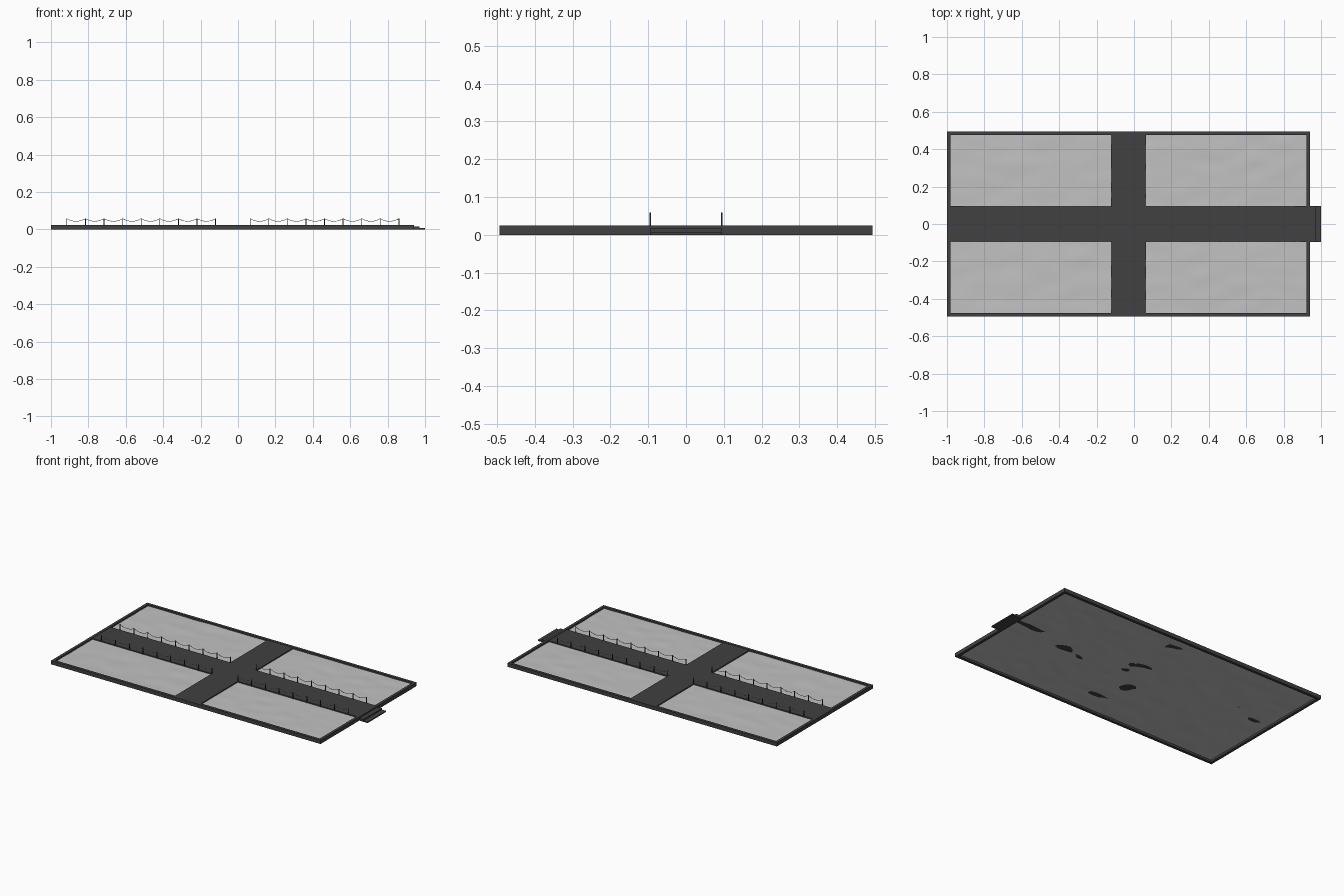
import bpy
import bmesh
from mathutils import Vector, noise

if "Cube" in bpy.data.objects:
    bpy.data.objects.remove(bpy.data.objects["Cube"], do_unlink=True)


def make_material(name, value):
    mat = bpy.data.materials.new(name)
    mat.use_nodes = True
    colour = (value, value, value, 1)
    mat.diffuse_color = colour
    mat.node_tree.nodes["Principled BSDF"].inputs["Base Color"].default_value = colour
    return mat


DARK = make_material("dark stone", 0.052)
PALE = make_material("pale gravel", 0.54)
POST = make_material("black metal", 0.03)
ROPE = make_material("light rope", 0.5)


def finish(bm, name, mat):
    mesh = bpy.data.meshes.new(name)
    bm.to_mesh(mesh)
    bm.free()
    mesh.materials.append(mat)
    obj = bpy.data.objects.new(name, mesh)
    bpy.context.collection.objects.link(obj)
    return obj


def add_box(bm, x, y, z):
    verts = bmesh.ops.create_cube(bm, size=1)["verts"]
    for v in verts:
        v.co = Vector([(r[0] + r[1]) / 2 + c * (r[1] - r[0]) for c, r in zip(v.co, (x, y, z))])


def box(name, x, y, z, mat=DARK):
    bm = bmesh.new()
    add_box(bm, x, y, z)
    return finish(bm, name, mat)


LEFT, RIGHT, HALF = -1.0, 0.94, 0.494
RIM, TOP = 0.018, 0.024
PATH, CROSS = 0.095, (-0.122, 0.065)

# Raised border
for name, y in (("front", (-HALF, RIM - HALF)), ("back", (HALF - RIM, HALF))):
    box(name + "_border", (LEFT, RIGHT), y, (0, TOP))
for name, x in (("right", (LEFT, LEFT + RIM)), ("left", (RIGHT - RIM, RIGHT))):
    box(name + "_border", x, (RIM - HALF, HALF - RIM), (0, TOP))

# Gently uneven ground sheet
bm = bmesh.new()
bmesh.ops.create_grid(bm, x_segments=90, y_segments=46, size=1)
for v in bm.verts:
    x = (LEFT + RIGHT) / 2 + v.co.x * (RIGHT - LEFT - RIM) / 2
    y = v.co.y * (HALF - RIM / 2)
    bump = noise.noise(Vector((x * 7, y * 14, 0)))
    v.co = (x, y, 0.014 + 0.0025 * bump)
for f in bm.faces:
    f.smooth = True
finish(bm, "ground", PALE)

# Crossing paths
path_z = (0.015, 0.022)
box("long_path", (LEFT + RIM, RIGHT - RIM), (-PATH, PATH), path_z)
box("front_cross_path", CROSS, (RIM - HALF, -PATH), path_z)
box("back_cross_path", CROSS, (PATH, HALF - RIM), path_z)

# Entrance steps
box("upper_step", (RIGHT, 0.97), (-PATH, PATH), (0, 0.016))
box("lower_step", (0.97, 1.0), (-PATH, PATH), (0, 0.007))

# Rope fences on both sides of the long path
SPANS, GAP, SAMPLES = 8, 0.0994, 10
for side, y in (("front", -PATH), ("back", PATH)):
    for end, start in (("right", -0.915), ("left", 0.065)):
        bm = bmesh.new()
        for i in range(SPANS + 1):
            x = start + i * GAP
            add_box(bm, (x - 0.002, x + 0.002), (y - 0.002, y + 0.002), (0.015, 0.059))
        finish(bm, f"{side}_{end}_posts", POST)

        curve = bpy.data.curves.new(f"{side}_{end}_rope", "CURVE")
        curve.dimensions = "3D"
        curve.bevel_depth = 0.0015
        curve.bevel_resolution = 1
        spline = curve.splines.new("POLY")
        spline.points.add(SPANS * SAMPLES)
        for i, p in enumerate(spline.points):
            t = (i % SAMPLES) / SAMPLES
            sag = 0.014 * 4 * t * (1 - t)
            p.co = (start + i * GAP / SAMPLES, y, 0.057 - sag, 1)
        curve.materials.append(ROPE)
        bpy.context.collection.objects.link(bpy.data.objects.new(curve.name, curve))
